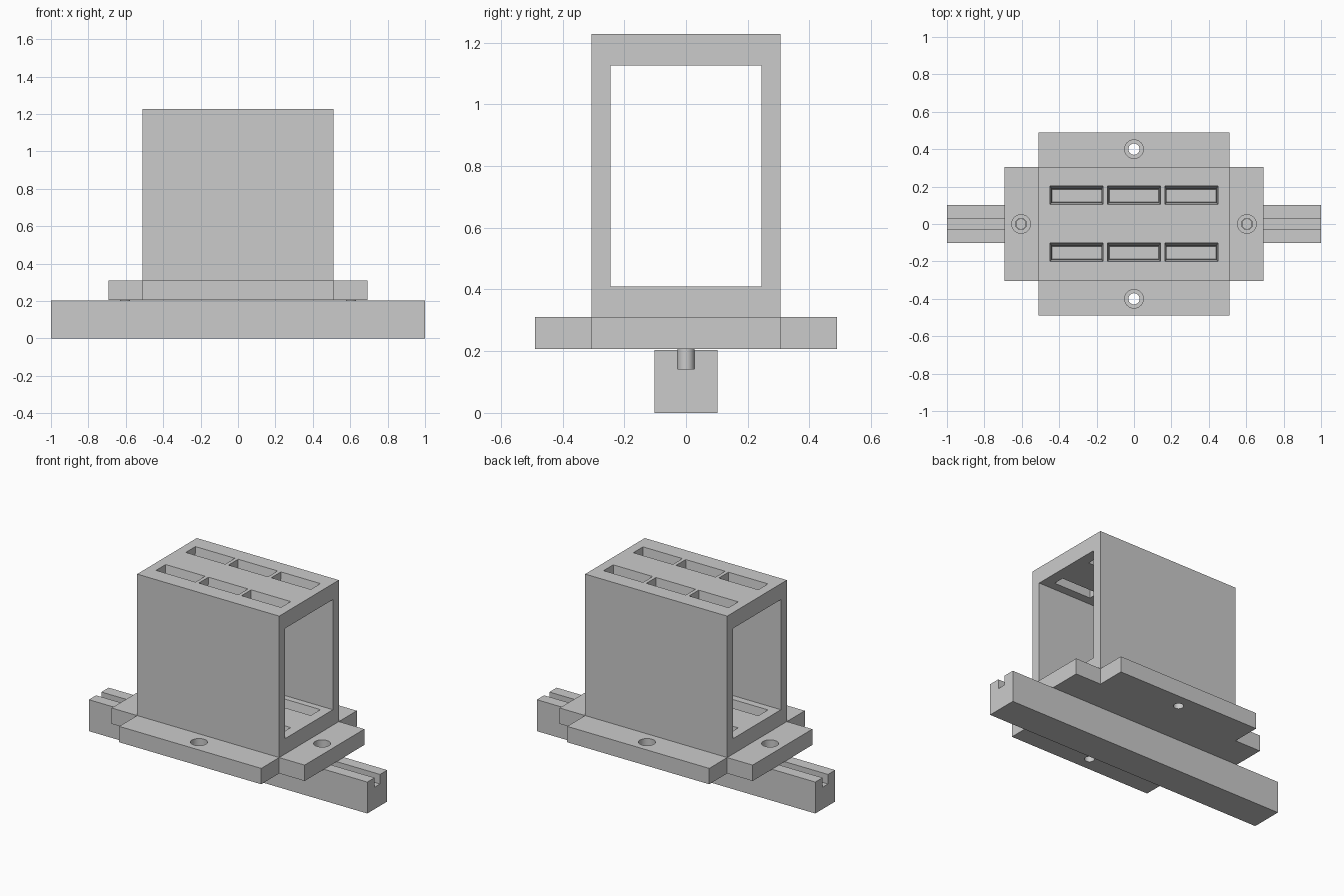
import bpy, bmesh
from mathutils import Matrix

if "Cube" in bpy.data.objects:
    bpy.data.objects.remove(bpy.data.objects["Cube"])

grey = bpy.data.materials.new("light grey")
grey.use_nodes = True
color = (0.6, 0.6, 0.6, 1)
grey.diffuse_color = color
grey.node_tree.nodes["Principled BSDF"].inputs["Base Color"].default_value = color


def finish(name, bm):
    bmesh.ops.recalc_face_normals(bm, faces=bm.faces)
    mesh = bpy.data.meshes.new(name)
    bm.to_mesh(mesh)
    bm.free()
    mesh.materials.append(grey)
    obj = bpy.data.objects.new(name, mesh)
    bpy.context.collection.objects.link(obj)
    return obj


def prism(name, outline, axis, start, end):
    """Extrude a closed outline; axis 'x' takes (y, z) points, 'z' takes (x, y)."""
    bm = bmesh.new()
    place = (lambda p: (start, *p)) if axis == "x" else (lambda p: (*p, start))
    face = bm.faces.new([bm.verts.new(place(p)) for p in outline])
    new = bmesh.ops.extrude_face_region(bm, geom=[face])["geom"]
    shift = (end - start, 0, 0) if axis == "x" else (0, 0, end - start)
    bmesh.ops.translate(bm, vec=shift, verts=[v for v in new if isinstance(v, bmesh.types.BMVert)])
    return finish(name, bm)


def rect(x0, x1, y0, y1):
    return [(x0, y0), (x1, y0), (x1, y1), (x0, y1)]


def cylinder(name, x, y, radius, z0, z1):
    bm = bmesh.new()
    bmesh.ops.create_cone(bm, cap_ends=True, segments=32, radius1=radius, radius2=radius,
                          depth=z1 - z0, matrix=Matrix.Translation((x, y, (z0 + z1) / 2)))
    return finish(name, bm)


def slot_cutter(x, y, bottom, top):
    """Rectangular plug that narrows downwards."""
    over = 0.004
    bm = bmesh.new()
    low = [bm.verts.new((*p, bottom)) for p in rect(x - 0.132, x + 0.132, y - 0.038, y + 0.03)]
    high = [bm.verts.new((*p, top + over)) for p in rect(x - 0.142, x + 0.142, y - 0.05, y + 0.05)]
    bm.faces.new(low)
    bm.faces.new(high)
    for i in range(4):
        j = (i + 1) % 4
        bm.faces.new((low[i], low[j], high[j], high[i]))
    return finish("slot_cutter", bm)


def boolean(obj, other, operation):
    mod = obj.modifiers.new(operation, "BOOLEAN")
    mod.operation, mod.object, mod.solver = operation, other, "EXACT"
    bpy.context.view_layer.objects.active = obj
    bpy.ops.object.modifier_apply(modifier=mod.name)
    bpy.data.objects.remove(other)


# Housing with a window running through it and a cross-shaped base
BASE, FLANGE, FLOOR, CEILING, TOP = 0.207, 0.31, 0.41, 1.125, 1.228
X, Y, XF, YF = 0.51, 0.306, 0.693, 0.49
cross = [(XF, -Y), (XF, Y), (X, Y), (X, YF), (-X, YF), (-X, Y),
         (-XF, Y), (-XF, -Y), (-X, -Y), (-X, -YF), (X, -YF), (X, -Y)]
housing = prism("housing", cross, "z", BASE, FLANGE)
boolean(housing, prism("tower", rect(-X, X, -Y, Y), "z", FLANGE - 0.05, TOP), "UNION")
boolean(housing, prism("window", rect(-0.245, 0.245, FLOOR, CEILING), "x", -0.8, 0.8), "DIFFERENCE")

# Tapered slots through the roof and matching pockets in the floor
for x in (-0.307, 0, 0.307):
    for y in (-0.15, 0.155):
        boolean(housing, slot_cutter(x, y, CEILING - 0.01, TOP), "DIFFERENCE")
        boolean(housing, slot_cutter(x, y, FLANGE, FLOOR), "DIFFERENCE")

# Counterbored screw holes in the four flanges
for x, y in ((0.604, 0), (-0.604, 0), (0, 0.4), (0, -0.4)):
    boolean(housing, cylinder("bore", x, y, 0.03, BASE - 0.05, FLANGE + 0.05), "DIFFERENCE")
    boolean(housing, cylinder("counterbore", x, y, 0.05, BASE + 0.05, FLANGE + 0.05), "DIFFERENCE")

# Grooved rail
R, G, DEEP, RAIL = 0.102, 0.028, 0.142, 0.204
prism("rail", [(-R, 0), (R, 0), (R, RAIL), (G, RAIL), (G, DEEP), (-G, DEEP),
               (-G, RAIL), (-R, RAIL)], "x", -1, 1)

# Pins that sit in the groove below the end holes
pins = [cylinder(side + "_pin", x, 0, 0.0275, DEEP, 0.21)
        for side, x in (("left", 0.604), ("right", -0.604))]

for obj in [housing] + pins:
    bpy.ops.object.select_all(action="DESELECT")
    obj.select_set(True)
    bpy.context.view_layer.objects.active = obj
    bpy.ops.object.shade_smooth_by_angle()
